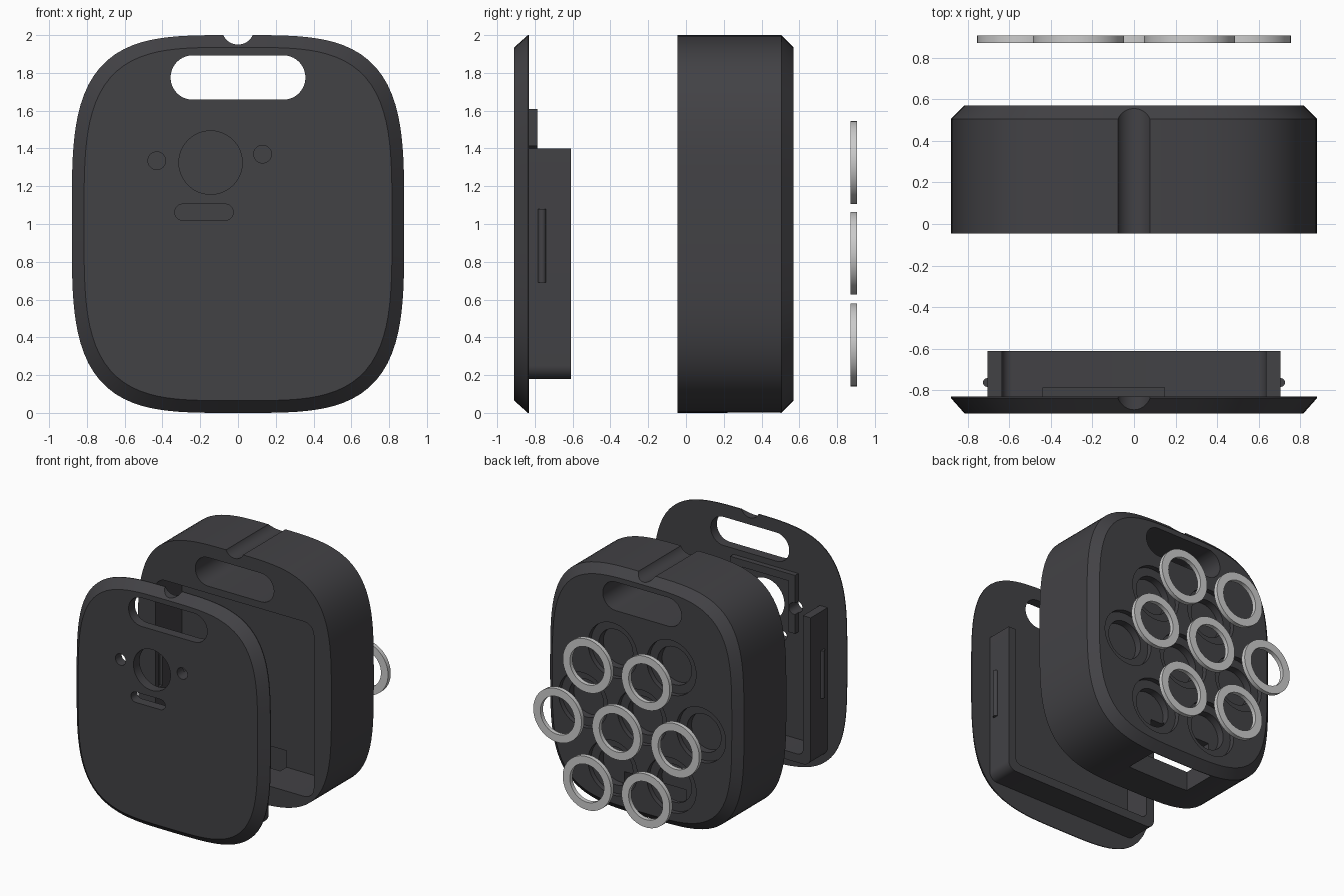
import bpy, bmesh, math
from math import sin, cos, pi

if "Cube" in bpy.data.objects:
    bpy.data.objects.remove(bpy.data.objects["Cube"])

dark = bpy.data.materials.new("dark_plastic")
dark.diffuse_color = (0.055, 0.054, 0.06, 1)
dark.use_nodes = True
dark.node_tree.nodes["Principled BSDF"].inputs["Base Color"].default_value = dark.diffuse_color


def squircle(a, b, n=3.7, count=128):
    pts = []
    for i in range(count):
        c, s = cos(2 * pi * i / count), sin(2 * pi * i / count)
        r = (abs(c) ** n + abs(s) ** n) ** (-1 / n)
        pts.append((a * c * r, 1 + b * s * r))
    return pts


def round_rect(x0, x1, z0, z1, r, seg=10):
    pts = []
    for k, (cx, cz) in enumerate([(x1 - r, z1 - r), (x0 + r, z1 - r), (x0 + r, z0 + r), (x1 - r, z0 + r)]):
        for i in range(seg + 1):
            t = pi / 2 * (k + i / seg)
            pts.append((cx + r * cos(t), cz + r * sin(t)))
    return pts


def circle(cx, cz, r, n=48):
    return [(cx + r * cos(2 * pi * i / n), cz + r * sin(2 * pi * i / n)) for i in range(n)]


def loft(name, sections, mat=dark):
    """Solid through (y, outline) sections ordered along y."""
    bm = bmesh.new()
    loops = [[bm.verts.new((x, y, z)) for x, z in pts] for y, pts in sections]
    for a, b in zip(loops, loops[1:]):
        for i in range(len(a)):
            j = (i + 1) % len(a)
            bm.faces.new((a[i], a[j], b[j], b[i]))
    bm.faces.new(loops[0])
    bm.faces.new(loops[-1])
    bmesh.ops.recalc_face_normals(bm, faces=bm.faces[:])
    me = bpy.data.meshes.new(name)
    bm.to_mesh(me)
    bm.free()
    ob = bpy.data.objects.new(name, me)
    bpy.context.collection.objects.link(ob)
    if mat:
        me.materials.append(mat)
    return ob


def prism(name, pts, y0, y1, mat=dark):
    return loft(name, [(y0, pts), (y1, pts)], mat)


def rect(x0, x1, z0, z1):
    return [(x0, z0), (x1, z0), (x1, z1), (x0, z1)]


def cut(ob, pts, y0, y1):
    c = prism("cutter", pts, y0, y1)
    c.hide_render = True
    m = ob.modifiers.new("cut", "BOOLEAN")
    m.operation, m.solver, m.object = "DIFFERENCE", "EXACT", c
    bpy.context.view_layer.objects.active = ob
    bpy.ops.object.modifier_apply(modifier=m.name)
    bpy.data.objects.remove(c, do_unlink=True)


def smooth(ob):
    bpy.ops.object.select_all(action="DESELECT")
    ob.select_set(True)
    bpy.context.view_layer.objects.active = ob
    bpy.ops.object.shade_smooth_by_angle(angle=math.radians(25))


outer, inner = squircle(0.88, 1.0), squircle(0.815, 0.935)
handle = round_rect(-0.357, 0.357, 1.658, 1.893, 0.117)
notch = circle(0, 2.035, 0.085)
lens = circle(-0.145, 1.325, 0.168)
dots = [circle(-0.43, 1.335, 0.047, 32), circle(0.13, 1.37, 0.047, 32)]
slit = round_rect(-0.335, -0.025, 1.02, 1.105, 0.042)

# Front plate with handle opening, lens and sensor holes
plate = loft("front_plate", [(-0.91, inner), (-0.837, outer), (-0.83, outer)])
for shape in [handle, notch, lens, slit] + dots:
    cut(plate, shape, -1, -0.7)
smooth(plate)

# Rim behind the plate, open at the top
rim = prism("plate_rim", round_rect(-0.705, 0.705, 0.18, 1.6, 0.07), -0.831, -0.61)
cut(rim, round_rect(-0.635, 0.635, 0.25, 1.8, 0.05), -0.9, -0.5)
cut(rim, rect(-1, 1, 1.4, 2), -0.9, -0.5)
smooth(rim)

# Shallow locating frame around the lens opening
frame = prism("lens_frame", rect(-0.44, 0.15, 1.13, 1.61), -0.831, -0.787)
cut(frame, rect(-0.38, 0.09, 1.0, 1.55), -0.9, -0.7)
for d in dots:
    cut(frame, d, -0.9, -0.7)
smooth(frame)

# Snap ridges on the rim sides
for side, label in ((-1, "left"), (1, "right")):
    bpy.ops.mesh.primitive_cylinder_add(vertices=24, radius=0.021, depth=0.39,
                                        location=(side * 0.705, -0.762, 0.885))
    ridge = bpy.context.object
    ridge.name = "snap_ridge_" + label
    ridge.data.materials.append(dark)
    smooth(ridge)

# Rear housing with cavity, handle, top groove, cable slot and snap grooves
body = loft("rear_housing", [(-0.045, outer), (0.505, outer), (0.57, inner)])
cut(body, round_rect(-0.72, 0.72, 0.165, 1.6, 0.09), -0.2, 0.3)
cut(body, handle, -0.2, 0.8)
cut(body, notch, -0.2, 0.8)
cut(body, rect(-0.33, 0.23, -0.1, 0.3), 0.22, 0.5)
cut(body, rect(-0.74, 0.74, 0.68, 1.09), 0.003, 0.047)

# Seven magnet seats in the back, each with its ring floating behind
centres = [(x, z) for z, xs in ((1.325, (-0.267, 0.267)), (0.845, (-0.535, 0, 0.535)),
                                (0.36, (-0.267, 0.267))) for x in xs]
for i, (x, z) in enumerate(centres):
    cut(body, circle(x, z, 0.224), 0.53, 0.7)
    cut(body, circle(x, z, 0.155), 0.47, 0.7)
    ring = prism("magnet_ring_%d" % (i + 1), circle(x, z, 0.219, 64), 0.87, 0.905, None)
    cut(ring, circle(x, z, 0.155, 64), 0.8, 1)
    smooth(ring)
smooth(body)
